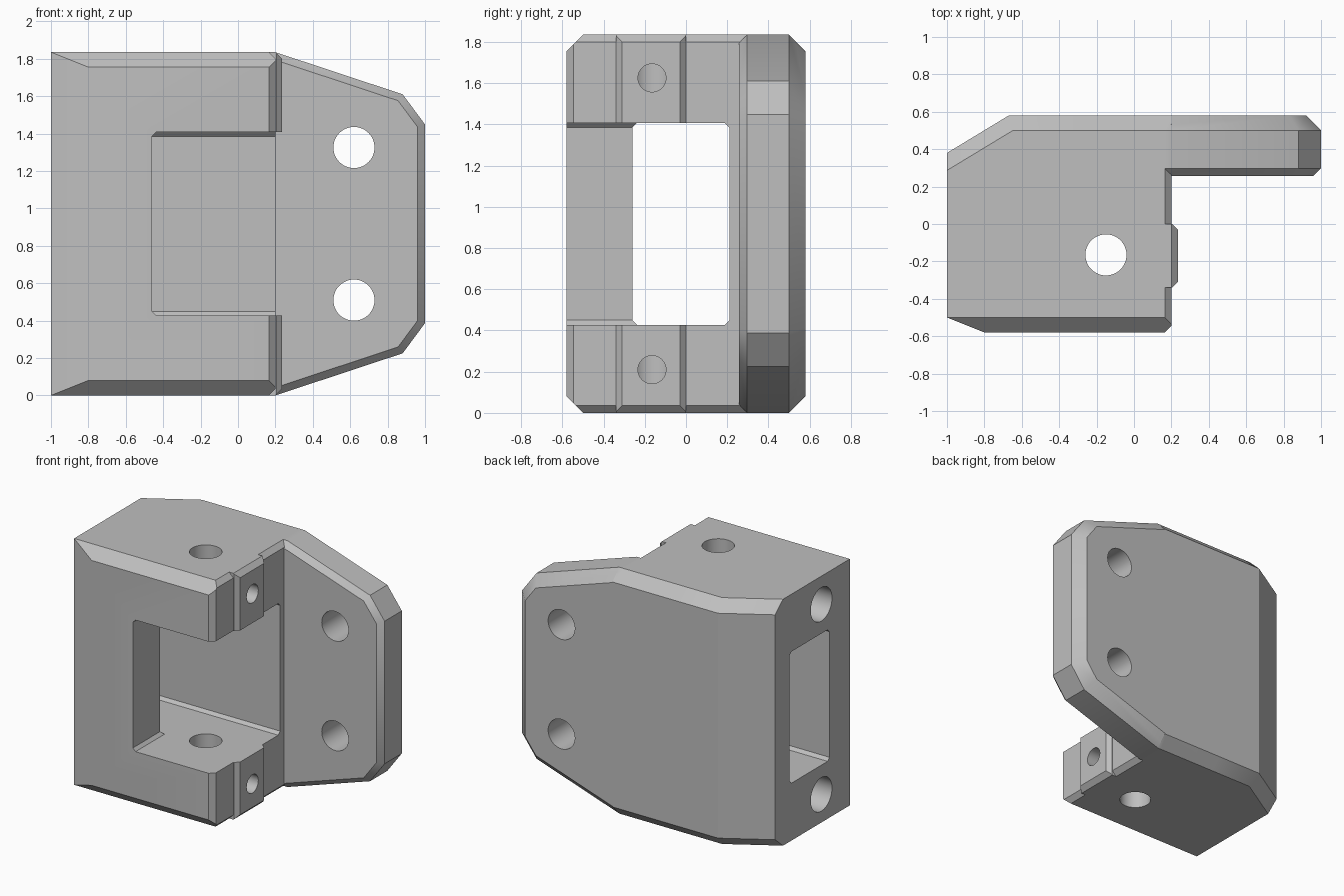
import bpy
import bmesh
from math import radians
from mathutils import Matrix, Vector

if "Cube" in bpy.data.objects:
    bpy.data.objects.remove(bpy.data.objects["Cube"])

H = 0.9175            # half height; parts are modelled around z = 0
FRONT, BACK = -0.58, 0.58
BEVEL, EDGE = 0.08, 0.035

grey = bpy.data.materials.new("light_grey")
grey.use_nodes = True
color = (0.52, 0.52, 0.52, 1)
grey.diffuse_color = color
grey.node_tree.nodes["Principled BSDF"].inputs["Base Color"].default_value = color


def finish(bm, name):
    bmesh.ops.recalc_face_normals(bm, faces=bm.faces)
    mesh = bpy.data.meshes.new(name)
    bm.to_mesh(mesh)
    bm.free()
    mesh.materials.append(grey)
    obj = bpy.data.objects.new(name, mesh)
    bpy.context.collection.objects.link(obj)
    return obj


def cut_box(name, low, high, cuts):
    """Box trimmed by planes (point, outward normal), each mirrored in z."""
    bm = bmesh.new()
    low, high = Vector(low), Vector(high)
    bmesh.ops.create_cube(bm, size=1)
    for v in bm.verts:
        v.co = (low + high) / 2 + v.co * (high - low)
    for point, normal in cuts:
        for side in ((1, -1) if normal[2] else (1,)):
            flip = Vector((1, 1, side))
            result = bmesh.ops.bisect_plane(
                bm, geom=bm.verts[:] + bm.edges[:] + bm.faces[:], dist=1e-5,
                plane_co=Vector(point) * flip, plane_no=Vector(normal) * flip,
                clear_outer=True)
            rim = [e for e in result["geom_cut"]
                   if isinstance(e, bmesh.types.BMEdge) and e.is_boundary]
            if rim:
                bmesh.ops.edgeloop_fill(bm, edges=rim)
    return finish(bm, name)


def cylinder(name, center, axis, radius, length):
    bm = bmesh.new()
    turn = Vector((0, 0, 1)).rotation_difference(Vector(axis)).to_matrix().to_4x4()
    bmesh.ops.create_cone(bm, cap_ends=True, segments=48, radius1=radius,
                          radius2=radius, depth=length,
                          matrix=Matrix.Translation(center) @ turn)
    return finish(bm, name)


def combine(body, other, operation):
    mod = body.modifiers.new(other.name, "BOOLEAN")
    mod.operation, mod.solver, mod.object = operation, "EXACT", other
    bpy.context.view_layer.objects.active = body
    bpy.ops.object.modifier_apply(modifier=mod.name)
    bpy.data.objects.remove(other)


# Main block, with chamfered corners and edges
corner = Vector((-0.2, 0.33, 0)).normalized()
body = cut_box("bracket_body", (-1, FRONT, -H), (0.2, BACK, H), [
    ((-1, -0.5, 0), (-0.08, -0.2, 0)),
    ((-1, 0.38, 0), corner),
    ((-1, 0.38, H - BEVEL), corner + Vector((0, 0, 1))),
    ((0, BACK, H - BEVEL), (0, 1, 1)),
    ((0, FRONT, H - BEVEL), (0, -1, 1)),
    ((0.2 - EDGE, 0, H), (1, 0, 1)),
    ((0.2 - EDGE, FRONT, 0), (1, -1, 0)),
])

# Mounting plate: tapered outline, bevelled at the back and front rims
plate_front = 0.257
cuts = []
for x, z, nx, nz in [(0.2, H, 0, 1), (0.2, H, 0.225, 0.68),
                     (0.88, 0.693, 0.162, 0.12), (1, 0, 1, 0)]:
    n = Vector((nx, 0, nz)).normalized()
    cuts += [((x, 0, z), n),
             ((x, BACK - BEVEL, z), n + Vector((0, 1, 0))),
             ((x, plate_front + 0.04, z), n - Vector((0, 1, 0)))]
plate = cut_box("plate", (-0.3, plate_front, -H), (1, BACK, H), cuts)
combine(body, plate, "UNION")

# Raised contact pad on the arm ends
pad = cut_box("pad", (0.1, -0.34, -H), (0.2 + EDGE, 0, H), [
    ((0.235, -0.03, 0), (1, 1, 0)),
    ((0.235, -0.31, 0), (1, -1, 0)),
    ((0.2, 0, H), (1, 0, 1)),
])
combine(body, pad, "UNION")

# Open pocket between the arms, and the window in the side wall
pocket_top, inner, fillet = 0.49, 0.21, 0.022
combine(body, cut_box("pocket", (-0.46, -0.7, -pocket_top), (0.4, inner, pocket_top), [
    ((-0.46, 0, pocket_top - fillet), (-1, 0, 1)),
    ((0, inner, pocket_top - fillet), (0, 1, 1)),
]), "DIFFERENCE")
combine(body, cut_box("window", (-1.1, -0.26, -pocket_top), (-0.4, inner, pocket_top), [
    ((0, -0.26, pocket_top - fillet), (0, -1, 1)),
    ((0, inner, pocket_top - fillet), (0, 1, 1)),
]), "DIFFERENCE")

# Pin hole through both arms
combine(body, cylinder("pin_hole", (-0.15, -0.165, 0), (0, 0, 1), 0.11, 3), "DIFFERENCE")

# Plate bolt holes, side sockets and small pad holes, in pairs
for s in (1, -1):
    combine(body, cylinder("bolt_hole", (0.62, 0.4, s * 0.408), (0, 1, 0), 0.11, 1),
            "DIFFERENCE")
    combine(body, cylinder("side_socket", (-0.8, -0.165, s * 0.708), (1, 0, 0), 0.125, 0.6),
            "DIFFERENCE")
    combine(body, cylinder("pad_hole", (0.1, -0.165, s * 0.708), (1, 0, 0), 0.068, 0.5),
            "DIFFERENCE")

# Stand on the ground and smooth the shallow edges
body.data.transform(Matrix.Translation((0, 0, H)))
bpy.ops.object.select_all(action="DESELECT")
body.select_set(True)
bpy.context.view_layer.objects.active = body
bpy.ops.object.shade_smooth_by_angle(angle=radians(30))
